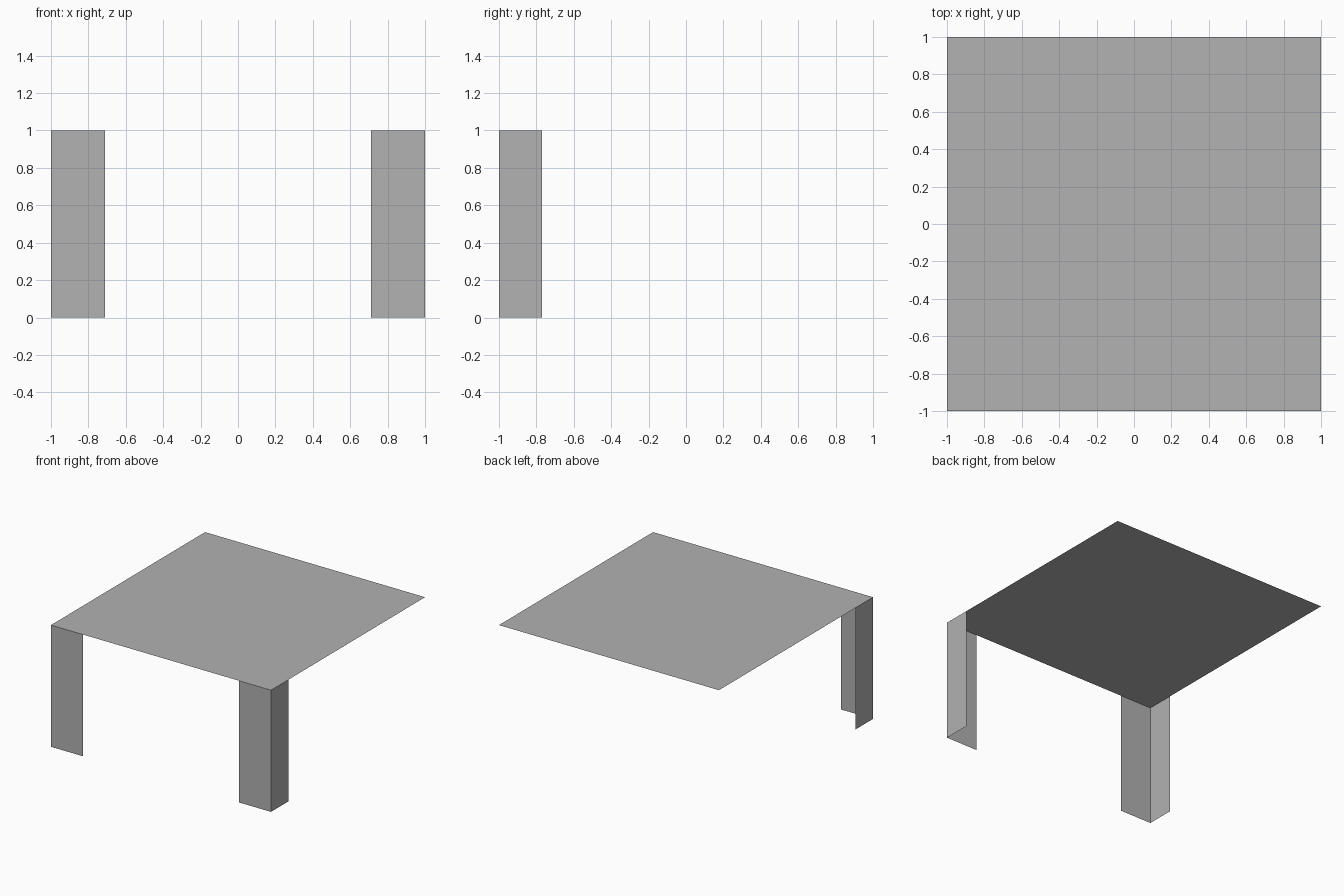
import bpy

if "Cube" in bpy.data.objects:
    bpy.data.objects.remove(bpy.data.objects["Cube"])

grey = bpy.data.materials.new("plain_grey")
grey.diffuse_color = (0.445, 0.445, 0.445, 1)
grey.use_nodes = True
grey.node_tree.nodes["Principled BSDF"].inputs["Base Color"].default_value = grey.diffuse_color

HEIGHT = 1.0
FRONT_WIDTH = 0.29
SIDE_WIDTH = 0.23


def sheet_object(name, verts, faces):
    mesh = bpy.data.meshes.new(name)
    mesh.from_pydata(verts, [], faces)
    mesh.materials.append(grey)
    obj = bpy.data.objects.new(name, mesh)
    bpy.context.collection.objects.link(obj)
    return obj


# Thin table top
sheet_object("table_top",
             [(-1, -1, HEIGHT), (1, -1, HEIGHT), (1, 1, HEIGHT), (-1, 1, HEIGHT)],
             [(0, 1, 2, 3)])

# Two L-shaped front legs made of folded sheet, outward facing
for name, s in (("front_left_leg", -1), ("front_right_leg", 1)):
    path = [(s * (1 - FRONT_WIDTH), -1), (s, -1), (s, -1 + SIDE_WIDTH)]
    verts = [(x, y, z) for z in (0, HEIGHT) for x, y in path]
    faces = [(0, 1, 4, 3), (1, 2, 5, 4)]
    if s < 0:
        faces = [f[::-1] for f in faces]
    sheet_object(name, verts, faces)
